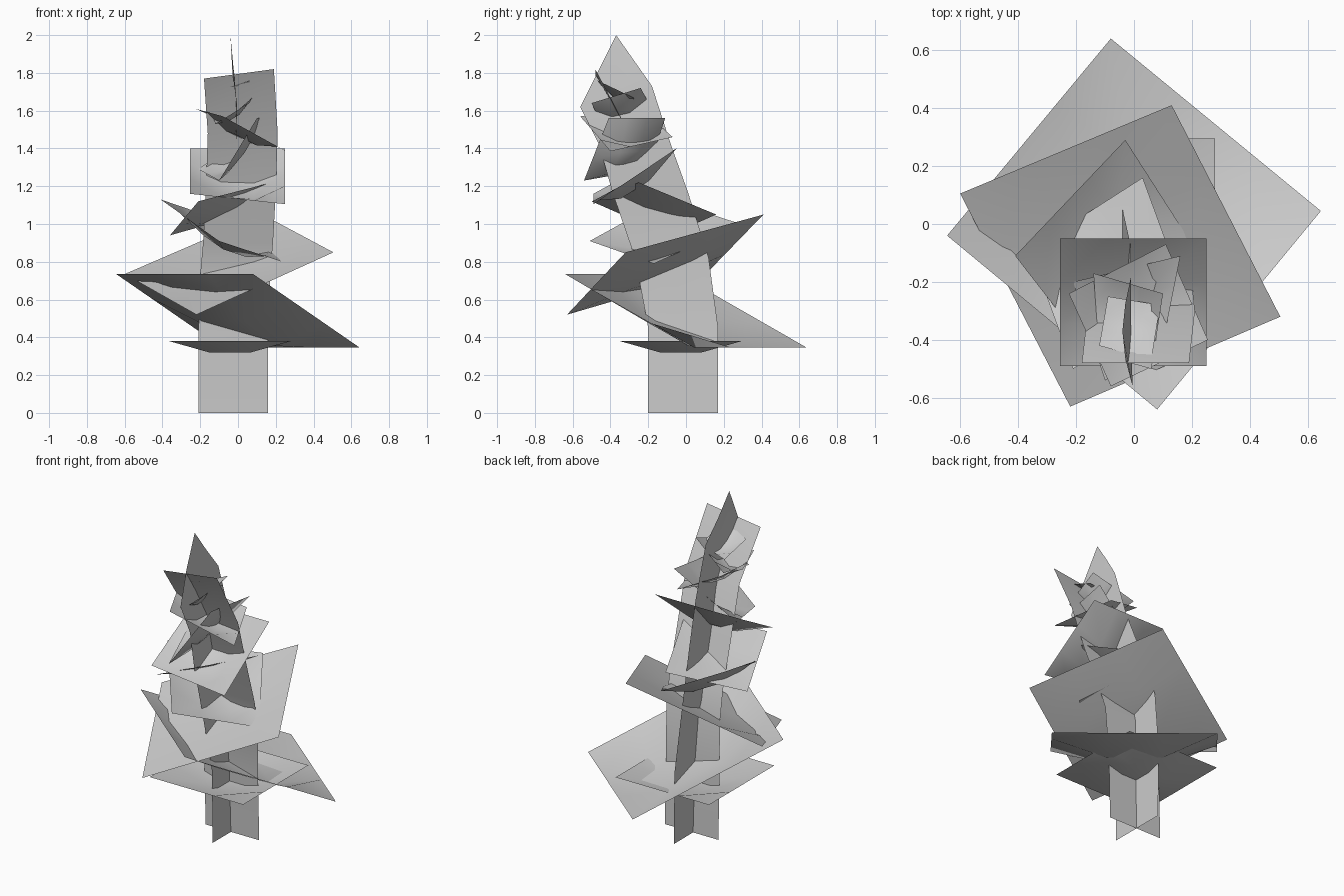
import bpy, bmesh
from mathutils import Vector

cube = bpy.data.objects.get("Cube")
if cube:
    bpy.data.objects.remove(cube)

grey = bpy.data.materials.new("plain grey")
grey.use_nodes = True
colour = (0.6, 0.6, 0.6, 1)
grey.diffuse_color = colour
grey.node_tree.nodes["Principled BSDF"].inputs["Base Color"].default_value = colour


def grid_object(name, rows):
    """Skin a grid of points with quads."""
    bm = bmesh.new()
    grid = [[bm.verts.new(p) for p in row] for row in rows]
    for low, high in zip(grid, grid[1:]):
        for i in range(len(low) - 1):
            bm.faces.new((low[i], low[i + 1], high[i + 1], high[i]))
    mesh = bpy.data.meshes.new(name)
    bm.normal_update()
    bm.to_mesh(mesh)
    bm.free()
    mesh.materials.append(grey)
    for face in mesh.polygons:
        face.use_smooth = True
    obj = bpy.data.objects.new(name, mesh)
    bpy.context.collection.objects.link(obj)


def branch_sheet(name, corners, sag):
    """Four-cornered card with straight edges and a sunken middle."""
    a, b, c, d = map(Vector, corners)
    steps = (0, 0.33, 0.67, 1)
    rows = []
    for v in steps:
        row = []
        for u in steps:
            p = a.lerp(b, u).lerp(d.lerp(c, u), v)
            if 0 < u < 1 and 0 < v < 1:
                p.z -= sag
            row.append(p)
        rows.append(row)
    grid_object(name, rows)


# Crossed trunk cards, curving forwards towards the top
front_path = [(-0.025, -0.02, 0), (-0.025, -0.03, 0.4), (-0.015, -0.05, 0.73),
              (0, -0.1, 0.9), (0.015, -0.2, 1.17), (0.025, -0.3, 1.48),
              (0.005, -0.48, 1.795)]
rows = [[(x + s * 0.185, y, z) for s in (-1, 0, 1)] for x, y, z in front_path]
rows[-1] = [(x, y, z + (i - 1) * 0.025) for i, (x, y, z) in enumerate(rows[-1])]
grid_object("trunk_front_card", rows)

side_profile = [(-0.2, 0.17, 0, -0.035), (-0.2, 0.17, 0.45, -0.04),
                (-0.27, 0.12, 0.82, -0.055), (-0.39, 0.01, 1.17, -0.03),
                (-0.46, -0.08, 1.42, -0.01)]
rows = [[(x, y0, z), (x, (y0 + y1) / 2, z), (x, y1, z)]
        for y0, y1, z, x in side_profile]
rows.append([(-0.005, -0.56, 1.62), (-0.01, -0.37, 1.66), (-0.01, -0.18, 1.73)])
rows.append([(-0.03, -0.465, 1.81), (-0.04, -0.37, 2.0), (-0.03, -0.275, 1.865)])
grid_object("trunk_side_card", rows)

# Branch cards from the ground up
branch_sheet("base_branches", [(-0.365, -0.35, 0.38), (0.28, -0.35, 0.38),
                               (0.28, 0.295, 0.38), (-0.365, 0.295, 0.38)], 0.06)
branch_sheet("broad_branches", [(0.08, -0.64, 0.735), (0.645, 0.045, 0.345),
                                (-0.08, 0.64, 0.345), (-0.645, -0.04, 0.735)], 0.12)
branch_sheet("lower_branches", [(-0.22, -0.63, 0.52), (0.505, -0.32, 0.85),
                                (0.13, 0.41, 1.05), (-0.6, 0.105, 0.735)], 0.04)
branch_sheet("middle_branches", [(-0.1, -0.51, 0.91), (0.265, -0.17, 0.79),
                                 (-0.03, 0.29, 1.0), (-0.41, -0.11, 1.13)], 0.075)
branch_sheet("upper_middle_branches", [(-0.21, -0.5, 1.12), (0.18, -0.25, 1.22),
                                       (0.03, 0.16, 1.05), (-0.36, -0.09, 0.94)], 0.03)
branch_sheet("square_branches", [(-0.255, -0.49, 1.16), (0.25, -0.49, 1.105),
                                 (0.25, -0.05, 1.4), (-0.255, -0.05, 1.4)], 0.08)
branch_sheet("bent_branches", [(-0.1, -0.54, 1.23), (0.1, -0.41, 1.56),
                               (0.16, -0.11, 1.56), (-0.21, -0.2, 1.29)], 0.08)
branch_sheet("high_branches", [(-0.08, -0.56, 1.57), (0.255, -0.4, 1.385),
                               (0.11, -0.07, 1.46), (-0.225, -0.24, 1.61)], 0.05)
branch_sheet("small_branches", [(-0.12, -0.45, 1.53), (0.06, -0.5, 1.64),
                                (0.1, -0.24, 1.72), (-0.14, -0.17, 1.59)], 0.05)
branch_sheet("top_branches", [(-0.12, -0.42, 1.7), (0.06, -0.47, 1.76),
                              (0.09, -0.28, 1.67), (-0.09, -0.25, 1.63)], 0.03)
